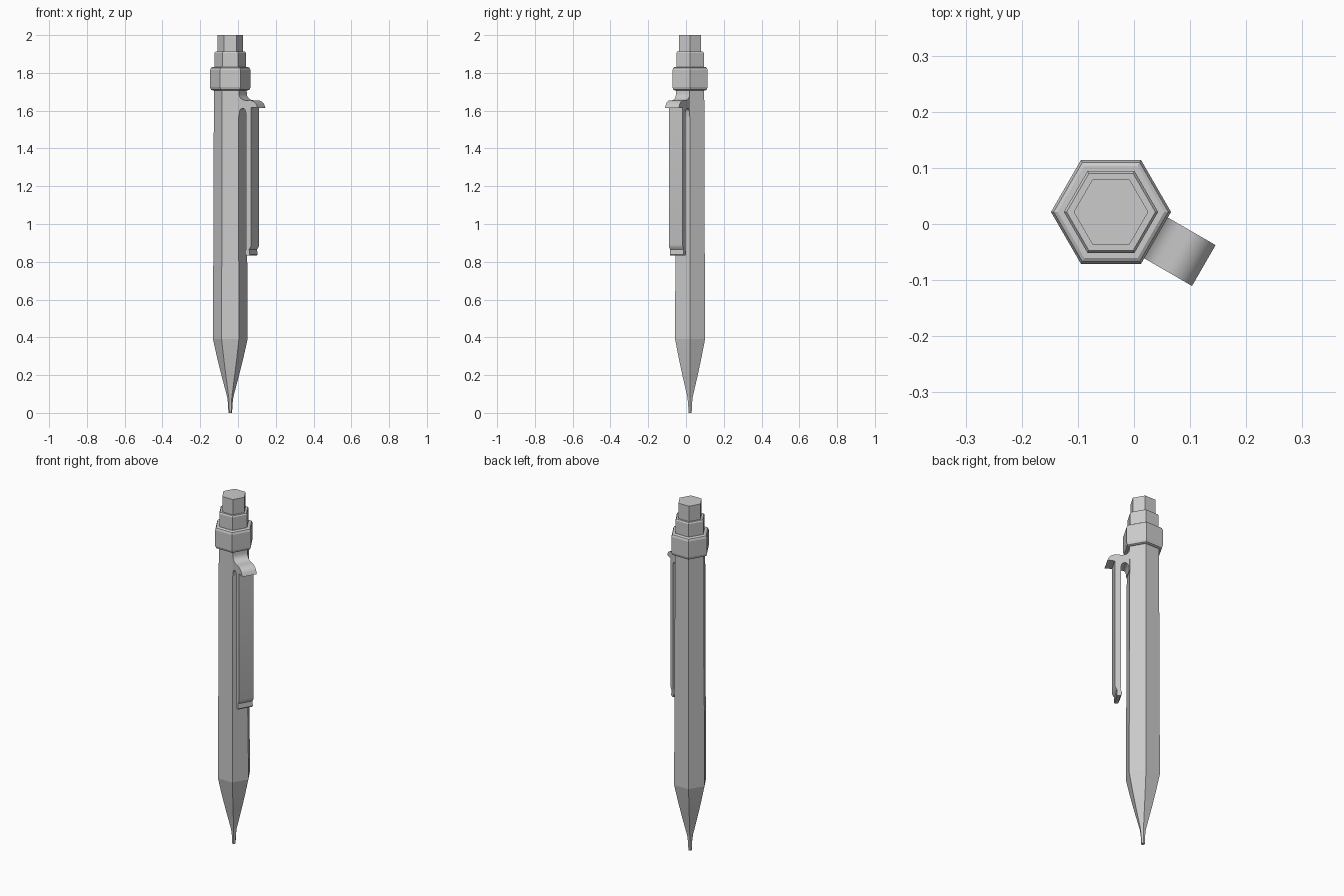
import bpy, bmesh
from math import radians, cos, sin, pi
from mathutils import Matrix

if "Cube" in bpy.data.objects:
    bpy.data.objects.remove(bpy.data.objects["Cube"])

CX, CY = -0.041, 0.0215          # axis of the pen


def finish(name, bm, angle):
    bmesh.ops.recalc_face_normals(bm, faces=bm.faces)
    me = bpy.data.meshes.new(name)
    bm.to_mesh(me)
    bm.free()
    ob = bpy.data.objects.new(name, me)
    bpy.context.collection.objects.link(ob)
    ob.location = (CX, CY, 0)
    bpy.ops.object.select_all(action='DESELECT')
    ob.select_set(True)
    bpy.context.view_layer.objects.active = ob
    bpy.ops.object.shade_smooth_by_angle(angle=radians(angle))
    return ob


def hex_part(name, profile, angle=10):
    """Stack hexagon rings from (radius, z) pairs, capped at both ends."""
    bm = bmesh.new()
    rings = [[bm.verts.new((r * cos(i * pi / 3), r * sin(i * pi / 3), z))
              for i in range(6)] for r, z in profile]
    for a, b in zip(rings, rings[1:]):
        for i in range(6):
            j = (i + 1) % 6
            bm.faces.new((a[i], a[j], b[j], b[i]))
    bm.faces.new(rings[0])
    bm.faces.new(rings[-1])
    return finish(name, bm, angle)


def arc(cr, cz, rr, rz, a0, a1, n):
    """Points of an elliptical arc in (r, z)."""
    return [(cr + rr * cos(radians(a0 + (a1 - a0) * k / n)),
             cz + rz * sin(radians(a0 + (a1 - a0) * k / n))) for k in range(n + 1)]


# Hexagonal stack: barrel with pointed tip, collar, step and push button
hex_part("barrel", [(0.010, 0), (0.0115, 0.045), (0.0165, 0.085), (0.047, 0.2),
                    (0.0715, 0.3), (0.0915, 0.39), (0.0865, 1.72)])
hex_part("collar", [(0.095, 1.708), (0.102, 1.711), (0.107, 1.724), (0.107, 1.815),
                    (0.102, 1.827), (0.095, 1.831)])
hex_part("upper_step", [(0.084, 1.82), (0.084, 1.905), (0.079, 1.912)])
hex_part("push_button", [(0.0665, 1.90), (0.0665, 2.0)])

# Pocket clip: side profile extruded across the width, facing -30 degrees
profile = [(0.06, 1.71), (0.076, 1.71)]
profile += arc(0.117, 1.69, 0.040, 0.035, 180, 270, 6)       # fillet to the arm
profile += arc(0.140, 1.610, 0.051, 0.045, 90, 32, 6)        # curved hook top
profile += [(0.191, 1.614), (0.178, 1.618), (0.152, 1.616)]  # hook underside
profile += [(0.152, 0.89), (0.149, 0.878), (0.140, 0.866), (0.142, 0.838),
            (0.138, 0.832), (0.122, 0.832), (0.114, 0.848), (0.122, 0.87),
            (0.119, 0.89)]                                   # stepped foot
profile += arc(0.0995, 1.59, 0.0195, 0.022, 0, 180, 8)       # slot arch
profile += [(0.078, 1.57), (0.06, 1.57)]

HALF = 0.042
bm = bmesh.new()
face = bm.faces.new([bm.verts.new((r, -HALF, z)) for r, z in profile])
ext = bmesh.ops.extrude_face_region(bm, geom=[face])
bmesh.ops.translate(bm, vec=(0, 2 * HALF, 0),
                    verts=[v for v in ext["geom"] if isinstance(v, bmesh.types.BMVert)])
bmesh.ops.rotate(bm, verts=bm.verts, cent=(0, 0, 0),
                 matrix=Matrix.Rotation(radians(-30), 3, 'Z'))
finish("pocket_clip", bm, 30)
